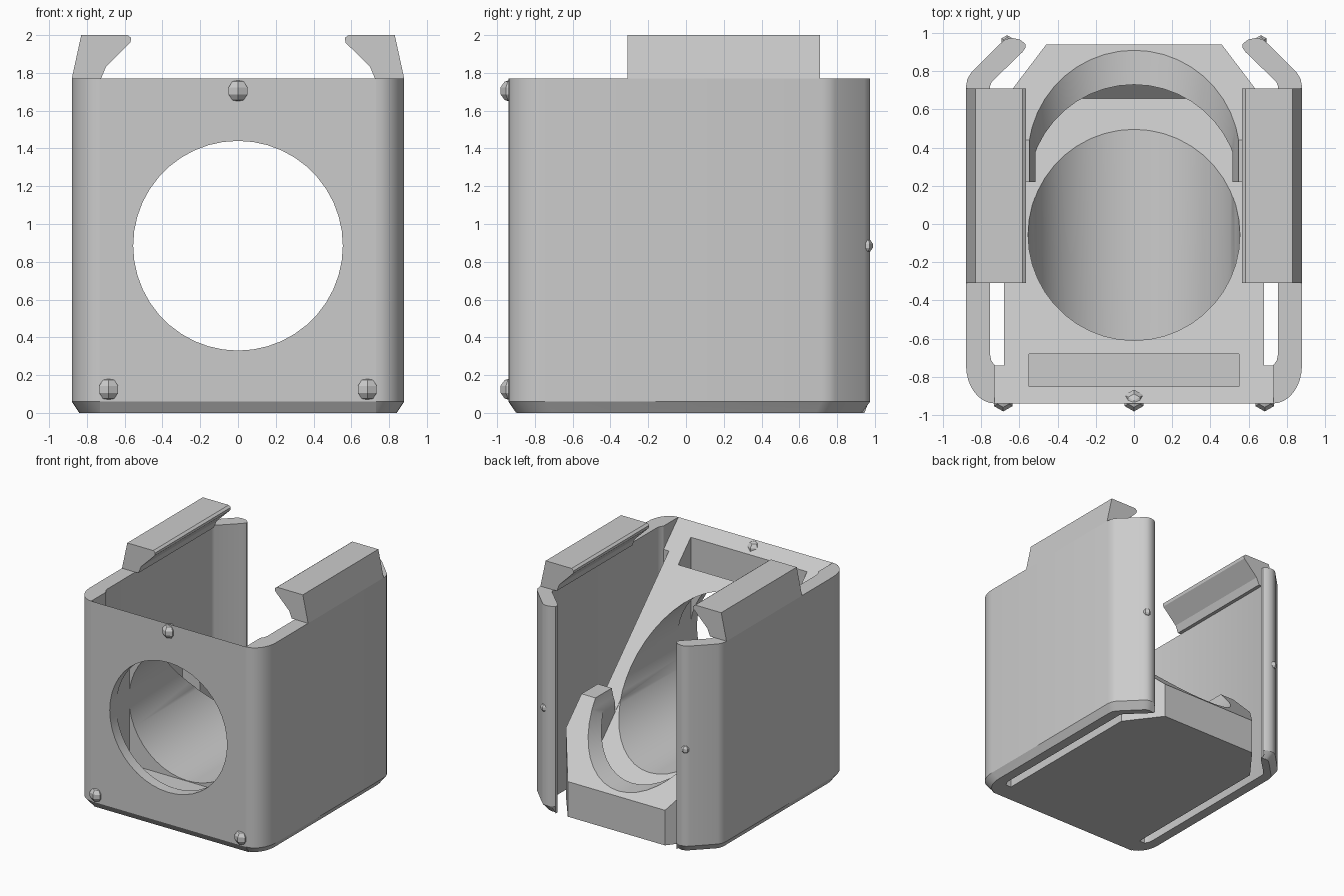
import bpy, bmesh, math
from mathutils import Vector

cube = bpy.data.objects.get("Cube")
if cube:
    bpy.data.objects.remove(cube, do_unlink=True)

grey = bpy.data.materials.new("plain grey")
grey.use_nodes = True
colour = (0.6, 0.6, 0.6, 1)
grey.diffuse_color = colour
grey.node_tree.nodes["Principled BSDF"].inputs["Base Color"].default_value = colour


def finish(name, bm):
    """Turn a closed bmesh into a named grey object facing outward."""
    bm.normal_update()
    if bm.calc_volume(signed=True) < 0:
        bmesh.ops.reverse_faces(bm, faces=bm.faces)
    mesh = bpy.data.meshes.new(name)
    bm.to_mesh(mesh)
    bm.free()
    mesh.materials.append(grey)
    obj = bpy.data.objects.new(name, mesh)
    bpy.context.collection.objects.link(obj)
    return obj


def loft(name, start, end):
    """Solid between two matching loops of points."""
    bm = bmesh.new()
    a = [bm.verts.new(p) for p in start]
    b = [bm.verts.new(p) for p in end]
    bm.faces.new(a[::-1])
    bm.faces.new(b)
    for i in range(len(a)):
        j = (i + 1) % len(a)
        bm.faces.new((a[i], a[j], b[j], b[i]))
    return finish(name, bm)


def side_prism(name, profile, x0, x1):
    """Extrude a (y, z) profile along x."""
    return loft(name, [(x0, y, z) for y, z in profile], [(x1, y, z) for y, z in profile])


def cut(obj, cutter):
    mod = obj.modifiers.new("cut", 'BOOLEAN')
    mod.operation, mod.solver, mod.object = 'DIFFERENCE', 'EXACT', cutter
    bpy.ops.object.select_all(action='DESELECT')
    bpy.context.view_layer.objects.active = obj
    obj.select_set(True)
    bpy.ops.object.modifier_apply(modifier=mod.name)
    bpy.data.objects.remove(cutter, do_unlink=True)


def smooth(obj, angle=32):
    bpy.ops.object.select_all(action='DESELECT')
    bpy.context.view_layer.objects.active = obj
    obj.select_set(True)
    bpy.ops.object.shade_smooth_by_angle(angle=math.radians(angle))


def knob(name, x, y, z, r):
    bm = bmesh.new()
    bmesh.ops.create_uvsphere(bm, u_segments=6, v_segments=5, radius=r)
    bmesh.ops.translate(bm, verts=bm.verts, vec=(x, y, z))
    return finish(name, bm)


AXIS, BORE = 0.885, 0.555

# Central wedge with its sloped seat and the raised rear cradle
body = side_prism("wedge_body", [
    (-0.90, 0), (-0.94, 0.06), (-0.94, 1.77), (0.22, 0.61), (0.22, 0.80),
    (0.44, 0.80), (0.94, 0.30), (0.94, 0)], -0.68, 0.68)

# Diagonal plate slot in front of the cradle, a hair below the seat
depth = Vector((1, 1)) * 0.117
foot, top = Vector((0.658, 0.168)), Vector((0.05, 0.776))
cut(body, side_prism("diagonal_slot_cutter", [foot, foot + depth, top + depth, top],
                     -0.515, 0.515))

# Upright filter slot behind the front face
slot = [(-0.85, 0.325), (-0.68, 0.325), (-0.68, 2.2), (-0.85, 2.2)]
cut(body, side_prism("filter_slot_cutter", slot, -0.55, 0.55))

# Angled rear corners
for s in (-1, 1):
    plan = [(s * 0.70, 0.624), (s * 0.46, 0.94), (s * 0.45, 1.2), (s * 0.9, 1.2), (s * 0.9, 0.624)]
    cut(body, loft("corner_cutter", [(x, y, -1) for x, y in plan], [(x, y, 2) for x, y in plan]))

# Round through bore
ring = [(BORE * math.cos(t), AXIS + BORE * math.sin(t))
        for t in (math.tau * i / 44 for i in range(44))]
cut(body, loft("bore_cutter", [(x, -1.5, z) for x, z in ring], [(x, 1.5, z) for x, z in ring]))
smooth(body)

# Side wall plan: outer line from front corner to the bent rear tab, then back inside
outer = [(0.73, -0.94)]
outer += [(0.73 + 0.15 * math.sin(t), -0.74 - 0.20 * math.cos(t))
          for t in (math.pi / 2 * i / 8 for i in range(1, 9))]
outer += [(0.88, 0.72), (0.873, 0.76), (0.855, 0.79), (0.70, 0.945),
          (0.675, 0.967), (0.64, 0.975), (0.60, 0.967)]
inner = [(0.57, 0.945), (0.567, 0.925), (0.585, 0.90), (0.745, 0.745), (0.755, 0.72),
         (0.755, -0.68), (0.748, -0.715), (0.73, -0.74)]
hook = [(0.88, 1.77), (0.83, 2.0), (0.585, 2.0), (0.565, 1.985), (0.57, 1.96),
        (0.70, 1.83), (0.725, 1.77)]

for s, side in ((1, "left"), (-1, "right")):
    plan = [(s * x, y) for x, y in outer + inner]
    inset = [(s * x * 0.955, y * 0.955) for x, y in outer] + plan[len(outer):]
    wall = loft(side + "_side_wall", [(x, y, 0.06) for x, y in plan],
                [(x, y, 1.77) for x, y in plan])
    smooth(wall)
    # Tapered lower rim
    rim = loft(side + "_lower_rim", [(x, y, 0) for x, y in inset], [(x, y, 0.06) for x, y in plan])
    smooth(rim)
    # Joint between the front face and the side wall
    side_prism(side + "_front_joint", [(-0.90, 0), (-0.94, 0.06), (-0.94, 1.77),
               (-0.74, 1.57), (-0.74, 0)], s * 0.68, s * 0.73)
    # Snap hook on top of the wall
    loft(side + "_snap_hook", [(s * x, -0.31, z) for x, z in hook],
         [(s * x, 0.71, z) for x, z in hook])
    # Locating bumps
    knob(side + "_front_bump", s * 0.685, -0.925, 0.125, 0.06)
    knob(side + "_rear_bump", s * 0.665, 0.955, AXIS, 0.036)

knob("upper_front_bump", 0, -0.925, 1.705, 0.06)
